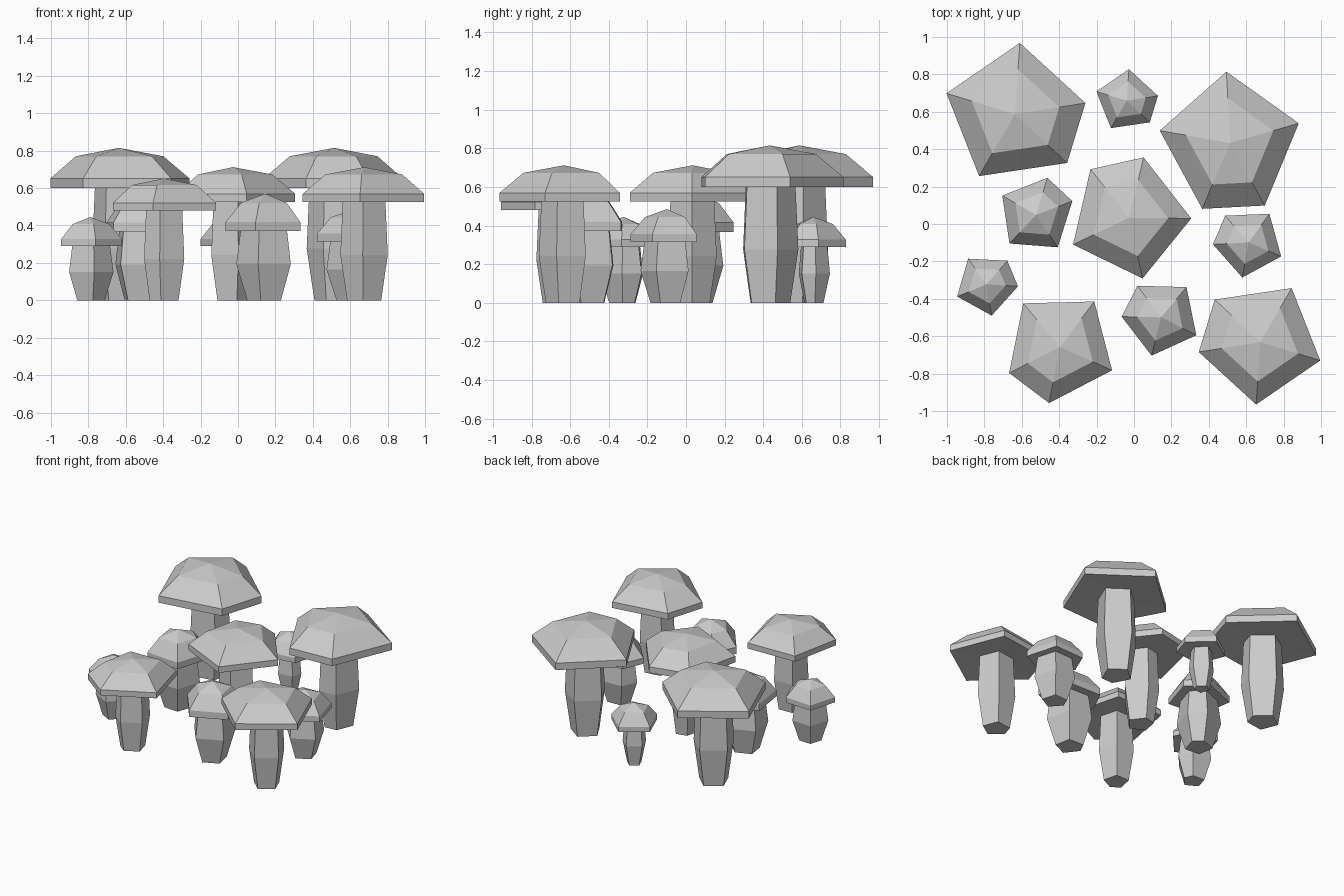
import bpy, bmesh, math

if "Cube" in bpy.data.objects:
    bpy.data.objects.remove(bpy.data.objects["Cube"])


def lathe(name, centre, profile, turn):
    """Five-sided lathe; one side is shorter than the other four."""
    angles = [math.radians(turn + a) for a in (0, 77, 154, 206, 283)]
    bm = bmesh.new()
    rings = []
    for r, z in profile:
        if r == 0:
            rings.append([bm.verts.new((0, 0, z))] * 5)
        else:
            rings.append([bm.verts.new((r * math.cos(a), r * math.sin(a), z)) for a in angles])
    for low, high in zip(rings, rings[1:]):
        for i in range(5):
            j = (i + 1) % 5
            corners = list(dict.fromkeys((low[i], low[j], high[j], high[i])))
            bm.faces.new(corners)
    bm.normal_update()
    mesh = bpy.data.meshes.new(name)
    bm.to_mesh(mesh)
    bm.free()
    obj = bpy.data.objects.new(name, mesh)
    obj.location = (centre[0], centre[1], 0)
    bpy.context.collection.objects.link(obj)
    return obj


# profiles: radius as share of cap radius, height as share of total height
BIG_STEM = [(0, 0), (.28, 0), (.39, .34), (.35, .75), (0, .75)]
BIG_CAP = [(0, .755), (1, .737), (1, .80), (.63, .945), (0, 1)]
SMALL_STEM = [(0, 0), (.45, 0), (.73, .34), (.62, .66), (0, .66)]
SMALL_CAP = [(0, .665), (1, .65), (1, .735), (.61, .915), (0, 1)]

# x, y, cap radius, total height, turn, stem thickness
BIG = [
    (-.637, .587, .382, .815, 163, 1),
    (.514, .433, .382, .815, 93, 1),
    (-.026, .033, .332, .712, -77.5, 1),
    (.676, -.632, .334, .712, -17, 1),
    (-.396, -.658, .305, .652, 53, 1),
]
SMALL = [
    (-.524, .048, .208, .565, -133, 1),
    (-.039, .659, .169, .445, 163, .7),
    (-.789, -.323, .169, .445, -157.5, 1),
    (.145, -.499, .211, .57, -27, 1),
    (.612, -.099, .190, .485, -23, 1),
]

for label, group, stem, cap in (("large", BIG, BIG_STEM, BIG_CAP),
                                ("small", SMALL, SMALL_STEM, SMALL_CAP)):
    for n, (x, y, r, h, turn, fat) in enumerate(group, 1):
        lathe(f"{label}_mushroom_stem_{n}", (x, y), [(a * r * fat, b * h) for a, b in stem], turn)
        lathe(f"{label}_mushroom_cap_{n}", (x, y), [(a * r, b * h) for a, b in cap], turn)
